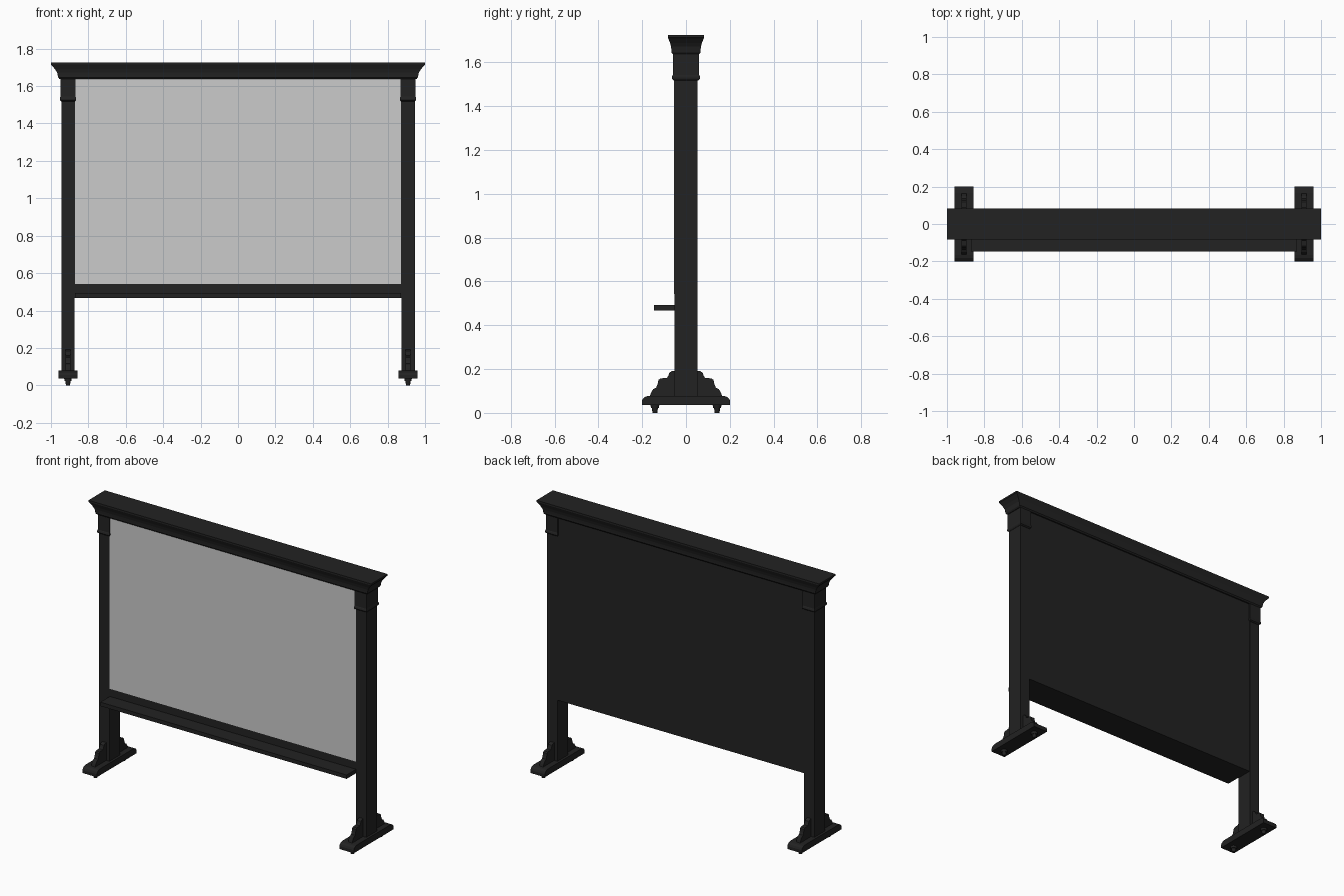
import bpy, bmesh, math

cube = bpy.data.objects.get("Cube")
if cube:
    bpy.data.objects.remove(cube, do_unlink=True)


def material(name, rgb):
    m = bpy.data.materials.new(name)
    m.use_nodes = True
    m.diffuse_color = (*rgb, 1)
    m.node_tree.nodes["Principled BSDF"].inputs["Base Color"].default_value = (*rgb, 1)
    return m


BLACK = material("charcoal black", (0.016, 0.016, 0.016))
SCREEN = material("pale grey", (0.6, 0.6, 0.6))
POST_X = 0.909


def finish(name, bm, mat):
    bmesh.ops.recalc_face_normals(bm, faces=bm.faces)
    mesh = bpy.data.meshes.new(name)
    bm.to_mesh(mesh)
    bm.free()
    mesh.materials.append(mat)
    obj = bpy.data.objects.new(name, mesh)
    bpy.context.collection.objects.link(obj)
    return obj


def loft(name, levels, cx=0, mat=BLACK):
    """Stack of rectangles: (half x, half y, z) from bottom to top."""
    bm = bmesh.new()
    rings = [[bm.verts.new((cx + sx * hx, sy * hy, z))
              for sx, sy in ((-1, -1), (1, -1), (1, 1), (-1, 1))]
             for hx, hy, z in levels]
    for a, b in zip(rings, rings[1:]):
        for i in range(4):
            j = (i + 1) % 4
            bm.faces.new((a[i], a[j], b[j], b[i]))
    bm.faces.new(rings[0])
    bm.faces.new(rings[-1])
    return finish(name, bm, mat)


def box(name, x, y, z, mat=BLACK):
    obj = loft(name, [(x, (y[1] - y[0]) / 2, h) for h in z], 0, mat)
    obj.location.y = (y[0] + y[1]) / 2
    return obj


def slab(name, half_profile, cx, width):
    """Side profile (y, z), mirrored front to back and extruded across x."""
    outline = half_profile + [(-y, z) for y, z in reversed(half_profile)]
    bm = bmesh.new()
    face = bm.faces.new([bm.verts.new((cx - width / 2, y, z)) for y, z in outline])
    out = bmesh.ops.extrude_face_region(bm, geom=[face])
    moved = [v for v in out["geom"] if isinstance(v, bmesh.types.BMVert)]
    bmesh.ops.translate(bm, verts=moved, vec=(width, 0, 0))
    return finish(name, bm, BLACK)


def stud(name, x, y):
    """Collared peg under the foot."""
    bm = bmesh.new()
    for r1, r2, z1, z2 in ((0.011, 0.014, 0, 0.024), (0.018, 0.021, 0.022, 0.042)):
        geo = bmesh.ops.create_cone(bm, cap_ends=True, segments=16,
                                    radius1=r1, radius2=r2, depth=z2 - z1)
        bmesh.ops.translate(bm, verts=geo["verts"], vec=(x, y, (z1 + z2) / 2))
    return finish(name, bm, BLACK)


# Board, its pale front surface and the ledge
box("board", 0.875, (-0.051, 0.051), (0.468, 1.65))
box("screen_surface", 0.871, (-0.054, -0.050), (0.543, 1.642), SCREEN)
box("ledge", 0.871, (-0.147, -0.05), (0.468, 0.493))

# Crown moulding along the top
loft("crown", [(0.955, 0.060, 1.638), (0.962, 0.067, 1.646), (0.964, 0.067, 1.658),
               (0.967, 0.068, 1.672), (0.978, 0.073, 1.690), (0.995, 0.081, 1.710),
               (1.0, 0.083, 1.714), (1.0, 0.083, 1.725)])

# Bracket and foot side profiles
bracket = [(0.165, 0.075), (0.160, 0.092), (0.150, 0.108), (0.136, 0.116),
           (0.130, 0.130), (0.126, 0.150), (0.118, 0.157), (0.088, 0.160),
           (0.081, 0.168), (0.076, 0.183), (0.066, 0.190), (0.045, 0.194)]
foot = [(0.201, 0.037), (0.201, 0.056), (0.195, 0.067), (0.183, 0.075), (0.165, 0.078)]

for side, s in (("left", 1), ("right", -1)):
    x = s * POST_X
    loft(side + "_post", [(0.036, 0.053, 0.06), (0.036, 0.053, 1.65)], x)
    loft(side + "_capital", [(0.037, 0.055, 1.518), (0.042, 0.063, 1.524),
                             (0.044, 0.065, 1.531), (0.042, 0.062, 1.540),
                             (0.041, 0.060, 1.543), (0.041, 0.060, 1.645)], x)
    slab(side + "_bracket", bracket, x, 0.028)
    slab(side + "_foot", foot, x, 0.102)
    for end, e in (("front", -1), ("back", 1)):
        stud(f"{side}_{end}_stud", x, e * 0.142)
